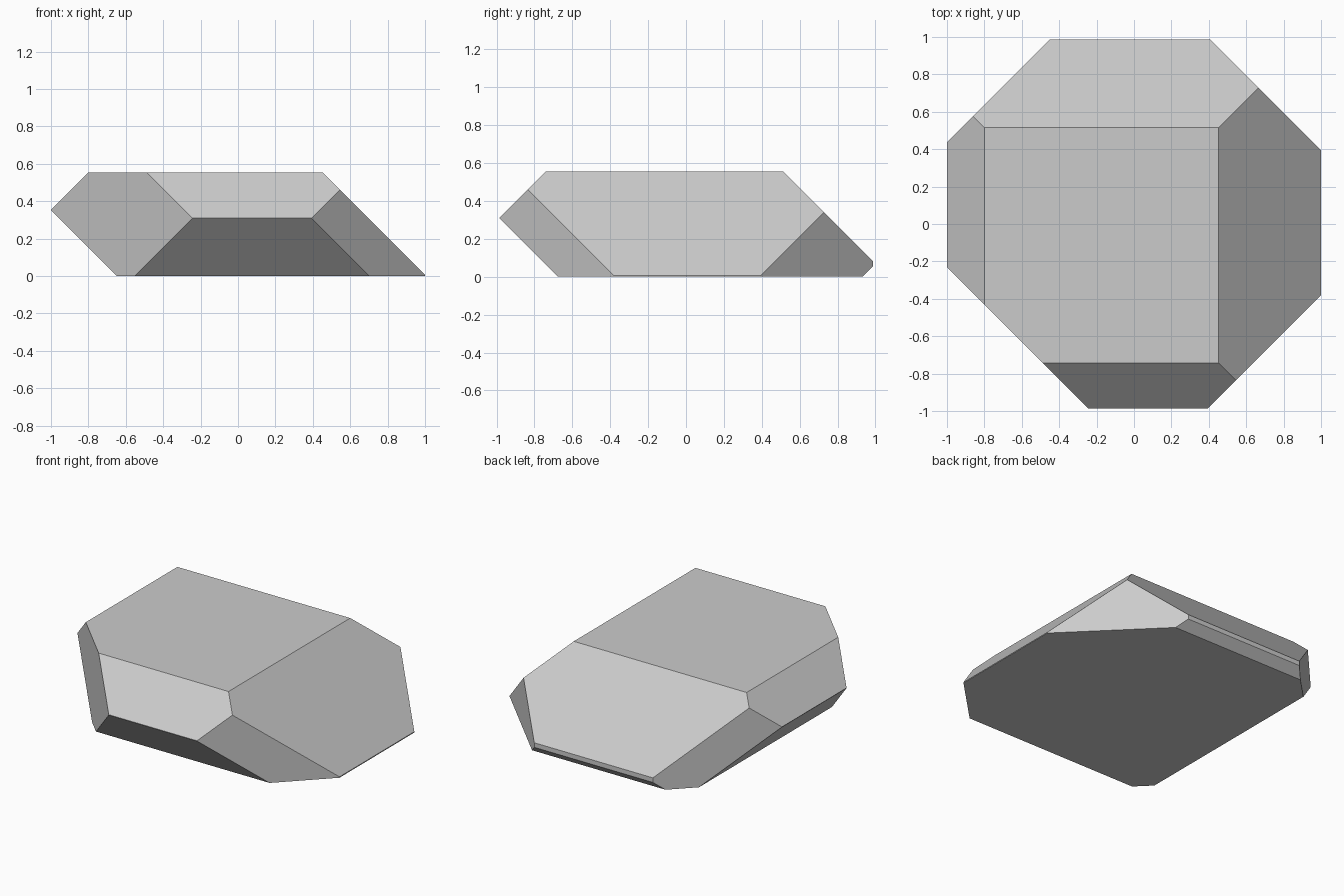
import bpy, bmesh
from mathutils import Vector

if "Cube" in bpy.data.objects:
    bpy.data.objects.remove(bpy.data.objects["Cube"])

HX, HY, H = 1.0, 0.986, 0.555

# Bevel planes: outward direction and limit (direction . point <= limit)
CUTS = [
    # upright corner facets
    (( 1,  1, 0), 1.393), ((-1,  1, 0), 1.437),
    ((-1, -1, 0), 1.23),  (( 1, -1, 0), 1.38),
    # upper bevels: right, left, back, front
    (( 1, 0, 1), 1.006),  ((-1, 0, 1), 1.354),
    (( 0, 1, 1), 1.07),   (( 0, -1, 1), 1.297),
    # undercut bevels: left, front, back
    ((-1, 0, -1), 0.647), ((0, -1, -1), 0.677), ((0, 1, -1), 0.932),
]


def slice_off(bm, direction, limit):
    """Cut away everything beyond the plane and cap the opening."""
    n = Vector(direction)
    cut = bmesh.ops.bisect_plane(
        bm, geom=bm.verts[:] + bm.edges[:] + bm.faces[:], dist=1e-6,
        plane_co=n * limit / n.length_squared, plane_no=n, clear_outer=True)
    rim = [e for e in cut["geom_cut"] if isinstance(e, bmesh.types.BMEdge)]
    bmesh.ops.edgeloop_fill(bm, edges=rim)


# Block resting on the ground, then faceted
bm = bmesh.new()
bmesh.ops.create_cube(bm, size=1)
for v in bm.verts:
    v.co = (v.co.x * 2 * HX, v.co.y * 2 * HY, (v.co.z + 0.5) * H)
for direction, limit in CUTS:
    slice_off(bm, direction, limit)
bmesh.ops.recalc_face_normals(bm, faces=bm.faces[:])

mesh = bpy.data.meshes.new("faceted_rock")
bm.to_mesh(mesh)
bm.free()
rock = bpy.data.objects.new("faceted_rock", mesh)
bpy.context.collection.objects.link(rock)
